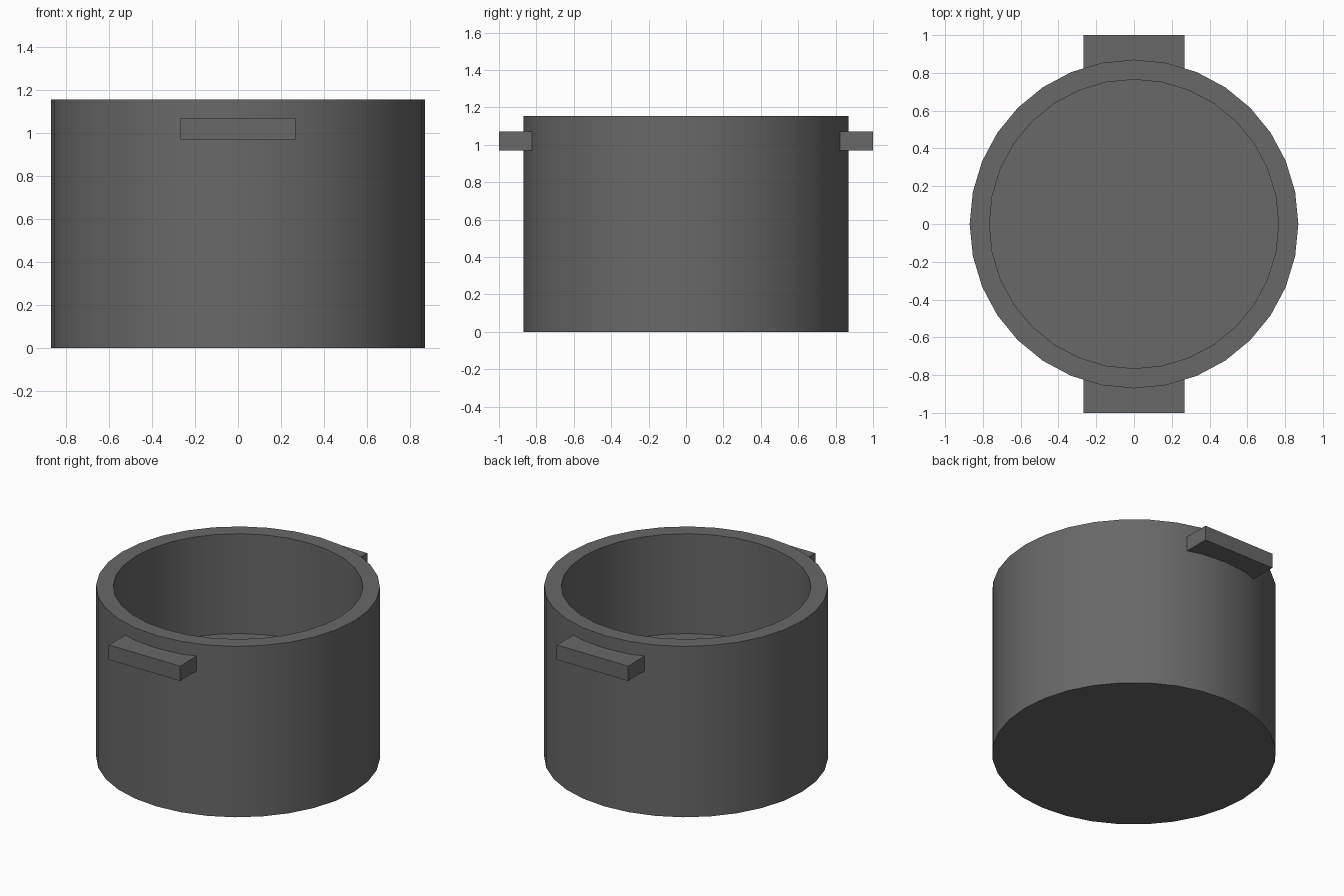
import bpy, bmesh, math

if "Cube" in bpy.data.objects:
    bpy.data.objects.remove(bpy.data.objects["Cube"])

SIDES = 32
R_OUT, R_IN = 0.87, 0.765
HEIGHT, FLOOR = 1.155, 0.48

metal = bpy.data.materials.new("dark_grey")
metal.diffuse_color = (0.14, 0.14, 0.14, 1)
metal.use_nodes = True
metal.node_tree.nodes["Principled BSDF"].inputs["Base Color"].default_value = metal.diffuse_color


def add_object(name, bm):
    bmesh.ops.recalc_face_normals(bm, faces=bm.faces)
    mesh = bpy.data.meshes.new(name)
    bm.to_mesh(mesh)
    bm.free()
    mesh.materials.append(metal)
    obj = bpy.data.objects.new(name, mesh)
    bpy.context.collection.objects.link(obj)
    return obj


# Pot body: outer wall, flat rim, inner wall and raised inner floor
bm = bmesh.new()
rings = []
for r, z in [(R_OUT, 0), (R_OUT, HEIGHT), (R_IN, HEIGHT), (R_IN, FLOOR)]:
    rings.append([bm.verts.new((r * math.cos(2 * math.pi * i / SIDES),
                                r * math.sin(2 * math.pi * i / SIDES), z))
                  for i in range(SIDES)])
for a, b in zip(rings, rings[1:]):
    for i in range(SIDES):
        j = (i + 1) % SIDES
        bm.faces.new((a[i], a[j], b[j], b[i]))
bm.faces.new(rings[0][::-1])
bm.faces.new(rings[-1])
pot = add_object("pot_body", bm)
bpy.context.view_layer.objects.active = pot
pot.select_set(True)
bpy.ops.object.shade_smooth_by_angle(angle=math.radians(30))

# Handles: a flat block on the front and the back, set into the wall
for name, side in (("front_handle", -1), ("back_handle", 1)):
    bm = bmesh.new()
    bmesh.ops.create_cube(bm, size=1)
    for v in bm.verts:
        v.co = (v.co.x * 0.534, side * 0.9 + v.co.y * 0.2, 1.02 + v.co.z * 0.1)
    add_object(name, bm)
